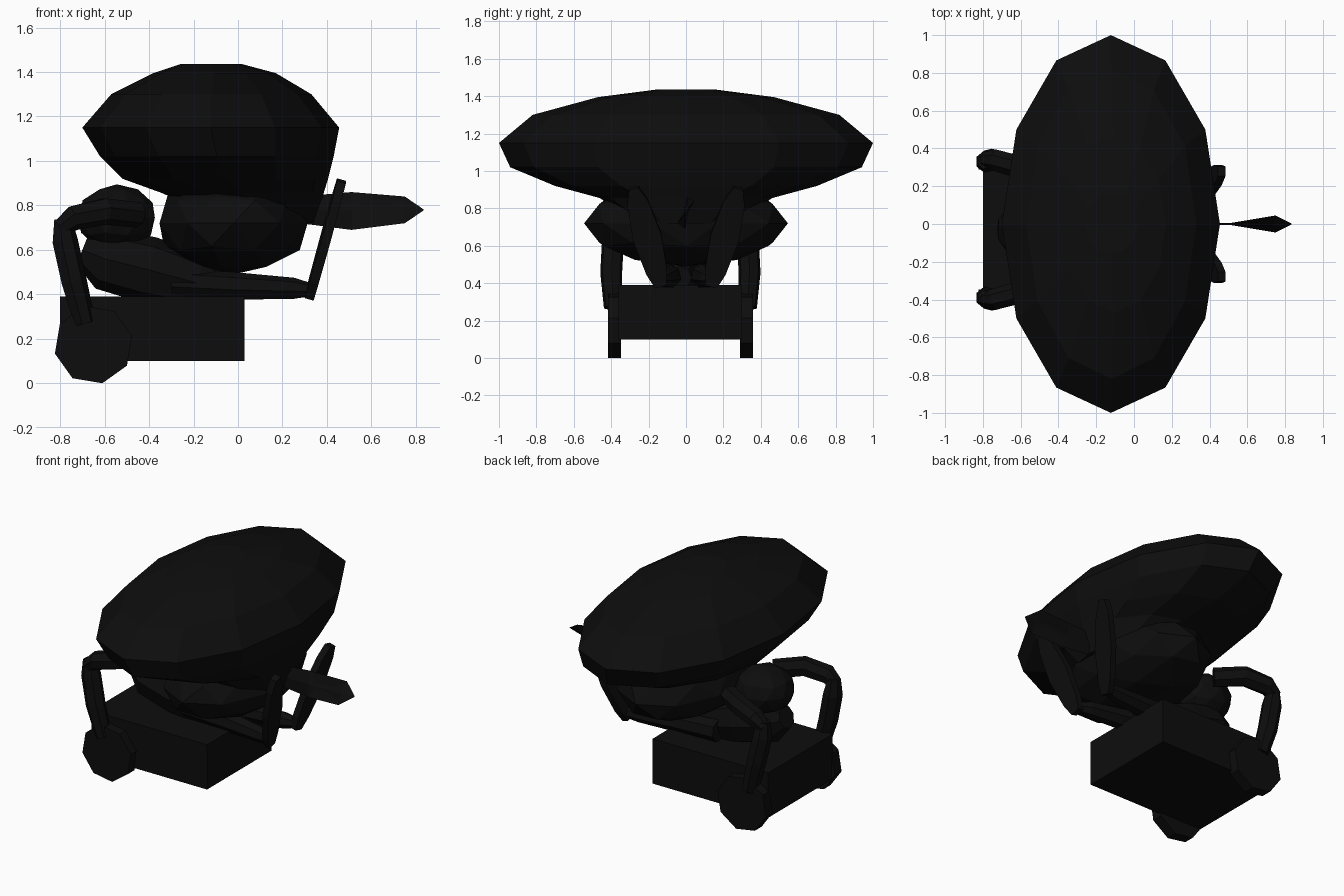
import bpy, bmesh, math
from mathutils import Vector, Matrix

if "Cube" in bpy.data.objects:
    bpy.data.objects.remove(bpy.data.objects["Cube"])

MID = -0.03  # centre line of cart and rider
black = bpy.data.materials.new("matte black")
black.diffuse_color = (0.004, 0.004, 0.004, 1)
black.use_nodes = True
black.node_tree.nodes["Principled BSDF"].inputs["Base Color"].default_value = black.diffuse_color


def finish(name, bm):
    bmesh.ops.recalc_face_normals(bm, faces=bm.faces)
    me = bpy.data.meshes.new(name)
    bm.to_mesh(me)
    bm.free()
    me.materials.append(black)
    ob = bpy.data.objects.new(name, me)
    bpy.context.collection.objects.link(ob)
    return ob


def loft(name, rings):
    """Skin a list of equal-length point rings and cap both ends."""
    bm = bmesh.new()
    vs = [[bm.verts.new(p) for p in r] for r in rings]
    n = len(vs[0])
    for a, b in zip(vs, vs[1:]):
        for i in range(n):
            j = (i + 1) % n
            bm.faces.new((a[i], a[j], b[j], b[i]))
    bm.faces.new(vs[0][::-1])
    bm.faces.new(vs[-1])
    return finish(name, bm)


def limb(name, path, sides=7):
    """Faceted tube through (x, y, z, radius) points."""
    pts = [Vector(p[:3]) for p in path]
    rings = []
    for i, p in enumerate(pts):
        d = (pts[min(i + 1, len(pts) - 1)] - pts[max(i - 1, 0)]).normalized()
        u = d.cross(Vector((0, 1, 0))).normalized()
        v = d.cross(u)
        rings.append([p + path[i][3] * (u * math.cos(t) + v * math.sin(t))
                      for t in (math.tau * k / sides for k in range(sides))])
    return loft(name, rings)


def blob(name, centre, radii, tilt=0):
    bm = bmesh.new()
    m = (Matrix.Translation(centre) @ Matrix.Rotation(tilt, 4, 'Y')
         @ Matrix.Diagonal((*radii, 1)))
    bmesh.ops.create_icosphere(bm, subdivisions=2, radius=1, matrix=m)
    return finish(name, bm)


# large upper shell: (z, min x, max x, half width), leaning back into a nape
shell = [(1.435, -0.26, 0.02, 0.16), (1.395, -0.38, 0.17, 0.47),
         (1.30, -0.57, 0.33, 0.82), (1.15, -0.70, 0.455, 1.0),
         (1.02, -0.62, 0.43, 0.94), (0.92, -0.52, 0.405, 0.70),
         (0.855, -0.34, 0.385, 0.46), (0.72, -0.05, 0.34, 0.26)]
loft("upper_shell", [[((a + b) / 2 + (b - a) / 2 * math.cos(t), w * math.sin(t), z)
                      for t in (math.tau * k / 12 for k in range(12))]
                     for z, a, b, w in shell])

# rounded under body
blob("under_body", (-0.02, 0, 0.72), (0.35, 0.545, 0.23))

# twisted rear blade
loft("tail_blade", [[(x, y, z + h), (x, w, z), (x, -y, z - h), (x, -w, z)]
                    for x, z, h, y, w in [(0.28, 0.78, 0.06, 0.01, 0.015),
                                          (0.51, 0.775, 0.085, 0.005, 0.004),
                                          (0.75, 0.78, 0.06, 0.045, 0.012),
                                          (0.835, 0.78, 0.002, 0.002, 0.002)]])

# cart box
bm = bmesh.new()
bmesh.ops.create_cube(bm, size=1, matrix=Matrix.Translation((-0.385, MID, 0.245))
                      @ Matrix.Diagonal((0.83, 0.66, 0.29, 1)))
finish("cart_box", bm)

# reclining rider: head and torso
blob("head", (-0.545, MID, 0.745), (0.18, 0.18, 0.15))
limb("torso", [(-0.70, MID, 0.60, 0.07), (-0.60, MID, 0.56, 0.14),
               (-0.40, MID, 0.51, 0.15), (-0.18, MID, 0.45, 0.12),
               (-0.03, MID, 0.43, 0.06)], 8)

for side, label in ((-1, "front"), (1, "back")):
    # wheels
    loft(label + "_wheel", [[(-0.65 + 0.178 * math.cos(t), MID + side * y,
                              0.174 + 0.178 * math.sin(t))
                             for t in (math.radians(-77 + 45 * k) for k in range(8))]
                            for y in (0.318, 0.388)])
    # bent arm reaching down to the wheel
    limb(label + "_upper_arm", [(-0.45, MID + side * 0.22, 0.76, 0.06),
                                (-0.60, MID + side * 0.33, 0.775, 0.062),
                                (-0.74, MID + side * 0.37, 0.745, 0.058),
                                (-0.80, MID + side * 0.37, 0.70, 0.04)])
    limb(label + "_forearm", [(-0.79, MID + side * 0.36, 0.74, 0.04),
                              (-0.78, MID + side * 0.36, 0.64, 0.06),
                              (-0.74, MID + side * 0.37, 0.46, 0.06),
                              (-0.69, MID + side * 0.36, 0.27, 0.05)])
    # straight leg
    limb(label + "_leg", [(-0.30, side * 0.09, 0.45, 0.07),
                          (-0.02, side * 0.09, 0.435, 0.065),
                          (0.25, side * 0.12, 0.425, 0.05),
                          (0.33, side * 0.14, 0.42, 0.03)])
    # upright paddle-like foot, splayed outward
    a, b = Vector((0.32, side * 0.135, 0.385)), Vector((0.465, side * 0.28, 0.91))
    rings = []
    for t, w in ((0, 0.03), (0.15, 0.055), (0.5, 0.075), (0.85, 0.055), (1, 0.025)):
        p = a.lerp(b, t)
        rings.append([p + Vector((dx, dy * w, -0.28 * dx - 0.25 * side * dy * w))
                      for dx, dy in ((-0.02, -1), (0.02, -1), (0.02, 1), (-0.02, 1))])
    loft(label + "_foot", rings)
